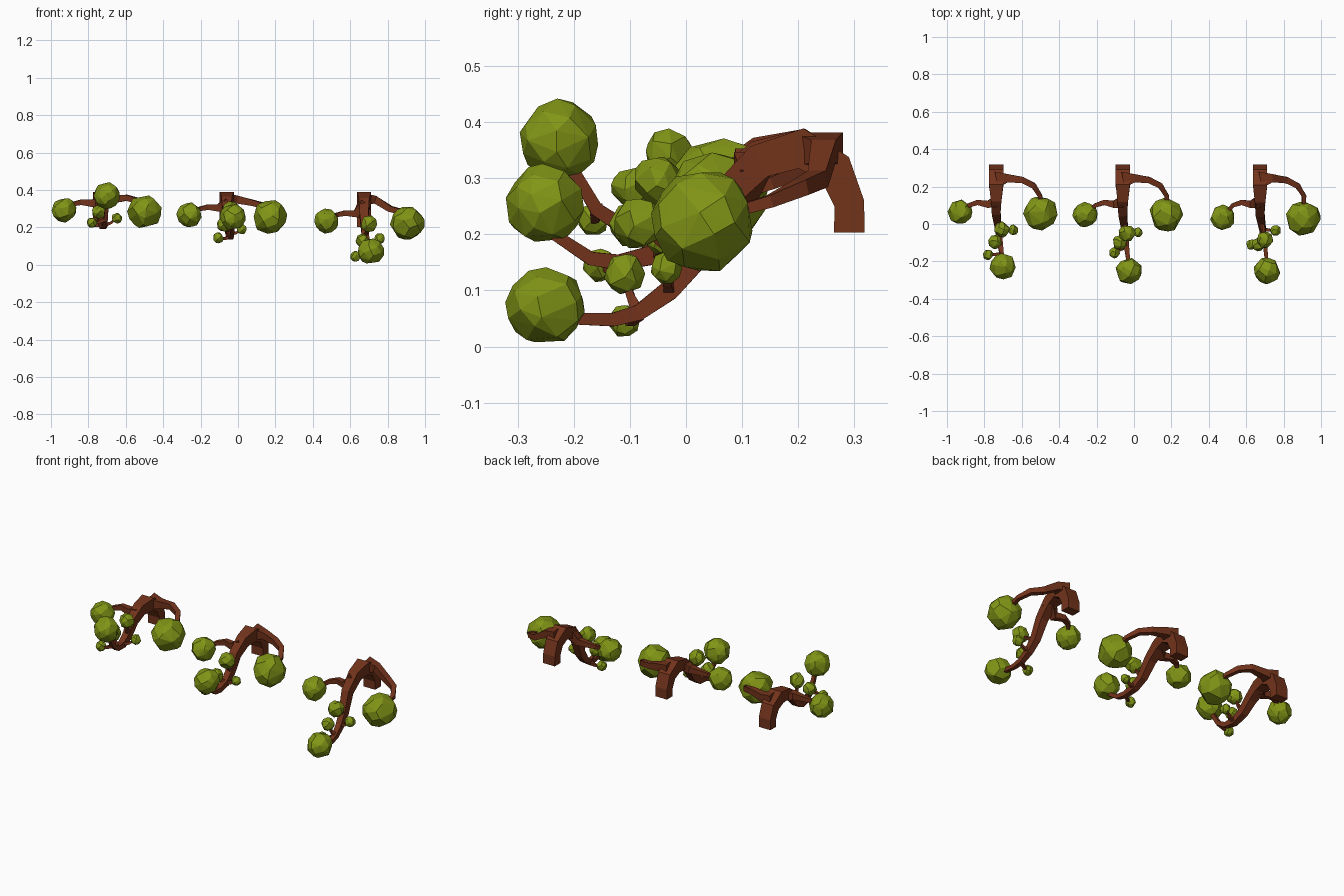
import bpy, bmesh, math, random
from mathutils import Vector

if "Cube" in bpy.data.objects:
    bpy.data.objects.remove(bpy.data.objects["Cube"])

random.seed(4)

def material(name, color):
    m = bpy.data.materials.new(name)
    m.diffuse_color = color
    m.use_nodes = True
    m.node_tree.nodes["Principled BSDF"].inputs["Base Color"].default_value = m.diffuse_color
    return m

BARK = material("bark", (0.17, 0.033, 0.011, 1))
LEAF = material("leaf", (0.22, 0.30, 0.008, 1))

def finish(bm, name, mat):
    bmesh.ops.recalc_face_normals(bm, faces=bm.faces)
    me = bpy.data.meshes.new(name)
    bm.to_mesh(me)
    bm.free()
    me.materials.append(mat)
    bpy.context.collection.objects.link(bpy.data.objects.new(name, me))

def sweep(bm, pts, radii, ref):
    """Four-sided limb along pts; radii are (along ref, across) half sizes."""
    pts = [Vector(p) for p in pts]
    rings = []
    for i, p in enumerate(pts):
        t = Vector()
        if i > 0:
            t += (p - pts[i - 1]).normalized()
        if i < len(pts) - 1:
            t += (pts[i + 1] - p).normalized()
        t.normalize()
        u = (Vector(ref) - t * t.dot(Vector(ref))).normalized()
        v = t.cross(u)
        a, b = radii[i]
        rings.append([bm.verts.new(p + u * a * s + v * b * q)
                      for s, q in ((-1, -1), (1, -1), (1, 1), (-1, 1))])
    for r0, r1 in zip(rings, rings[1:]):
        for k in range(4):
            n = (k + 1) % 4
            bm.faces.new((r0[k], r0[n], r1[n], r1[k]))
    bm.faces.new(rings[0])
    bm.faces.new(rings[-1])

def clump(bm, c, r):
    """Faceted leaf ball: convex hull of jittered points on a sphere."""
    n = 34 if r > 0.05 else 24
    vs = []
    for i in range(n):
        z = 1 - 2 * (i + 0.5) / n
        a = i * 2.39996 + random.uniform(-0.3, 0.3)
        z = max(-0.98, min(0.98, z + random.uniform(-0.08, 0.08)))
        h = math.sqrt(1 - z * z)
        d = Vector((h * math.cos(a), h * math.sin(a), z)) * random.uniform(0.97, 1.05)
        vs.append(bm.verts.new(Vector(c) + d * r))
    res = bmesh.ops.convex_hull(bm, input=vs)
    junk = [g for g in res["geom_interior"] if isinstance(g, bmesh.types.BMVert)]
    bmesh.ops.delete(bm, geom=junk, context="VERTS")

# Each tree: trunk x, hanging tail (y, z), side balls, tip ball, twig balls (x, y, z, r)
TREES = {
    "left": (-0.737,
             [(.13, .343), (.065, .30), (.01, .24), (-.05, .21), (-.11, .212), (-.16, .245), (-.21, .33)],
             (-.93, .065, .293), (-.50, .06, .284), (-.70, -.225, .37),
             [(-.705, -.03, .345, .043), (-.743, -.095, .283, .038),
              (-.647, -.032, .25, .029), (-.78, -.165, .226, .029)]),
    "middle": (-0.06,
               [(.13, .337), (.06, .285), (.005, .205), (-.05, .165), (-.12, .15), (-.17, .157), (-.235, .20)],
               (-.26, .05, .267), (.17, .05, .256), (-.027, -.252, .255),
               [(-.037, -.05, .295, .046), (-.075, -.097, .215, .041),
                (.02, -.045, .19, .027), (-.105, -.154, .145, .03)]),
    "right": (0.674,
              [(.13, .33), (.06, .26), (.015, .155), (-.03, .10), (-.085, .06), (-.13, .048), (-.21, .05)],
              (.475, .035, .235), (.905, .03, .224), (.71, -.25, .073),
              [(.70, -.085, .22, .046), (.665, -.11, .13, .037),
               (.757, -.035, .14, .03), (.627, -.11, .045, .029)]),
}

for side, (x, tail, lb, rb, tip, twigs) in TREES.items():
    # Trunk: upright foot, hump, then a tapering hanging tail
    path = [(.291, .203), (.291, .255), (.266, .317), (.205, .353)] + tail
    n = len(path)
    pts = []
    for i, (y, z) in enumerate(path):
        f = max(0, i - 5) / (n - 6)
        pts.append((x + (tip[0] - x) * f, y, z))
    radii = [(.038, .027), (.038, .027), (.038, .032), (.038, .036), (.028, .031),
             (.023, .026), (.019, .022), (.017, .018), (.014, .014), (.011, .012), (.009, .010)]
    bm = bmesh.new()
    sweep(bm, pts, radii, (1, 0, 0))
    finish(bm, side + "_trunk", BARK)

    # Side branches and twigs
    bm = bmesh.new()
    sweep(bm, [(x, .235, .35), (x + .06, .245, .348), (x + .14, .235, rb[2] + .075),
               (x + .20, .205, rb[2] + .06), (x + .235, .15, rb[2] + .035), rb],
          [(.032, .045), (.021, .022), (.016, .017), (.014, .015), (.011, .012), (.008, .008)], (0, 0, 1))
    sweep(bm, [(x, .12, .33), (x - .045, .105, lb[2] + .037), (x - .10, .115, lb[2] + .042),
               (x - .145, .10, lb[2] + .032), lb],
          [(.026, .03), (.02, .019), (.015, .014), (.011, .011), (.007, .007)], (0, 0, 1))
    for bx, by, bz, r in twigs:
        end = Vector((bx, by, bz))
        root = min((Vector(p) for p in pts[6:]), key=lambda p: (p - end).length)
        mid = root.lerp(end, .55) - Vector((0, 0, .008))
        sweep(bm, [root, mid, end], [(.011, .011), (.007, .007), (.005, .005)], (0.2, 1, 0.1))
    finish(bm, side + "_branches", BARK)

    # Foliage
    for name, c, r in (("left_foliage", lb, .067), ("right_foliage", rb, .092), ("tip_foliage", tip, .071)):
        bm = bmesh.new()
        clump(bm, c, r)
        finish(bm, side + "_" + name, LEAF)
    for i, (bx, by, bz, r) in enumerate(twigs):
        bm = bmesh.new()
        clump(bm, (bx, by, bz), r)
        finish(bm, f"{side}_twig_foliage_{i + 1}", LEAF)
